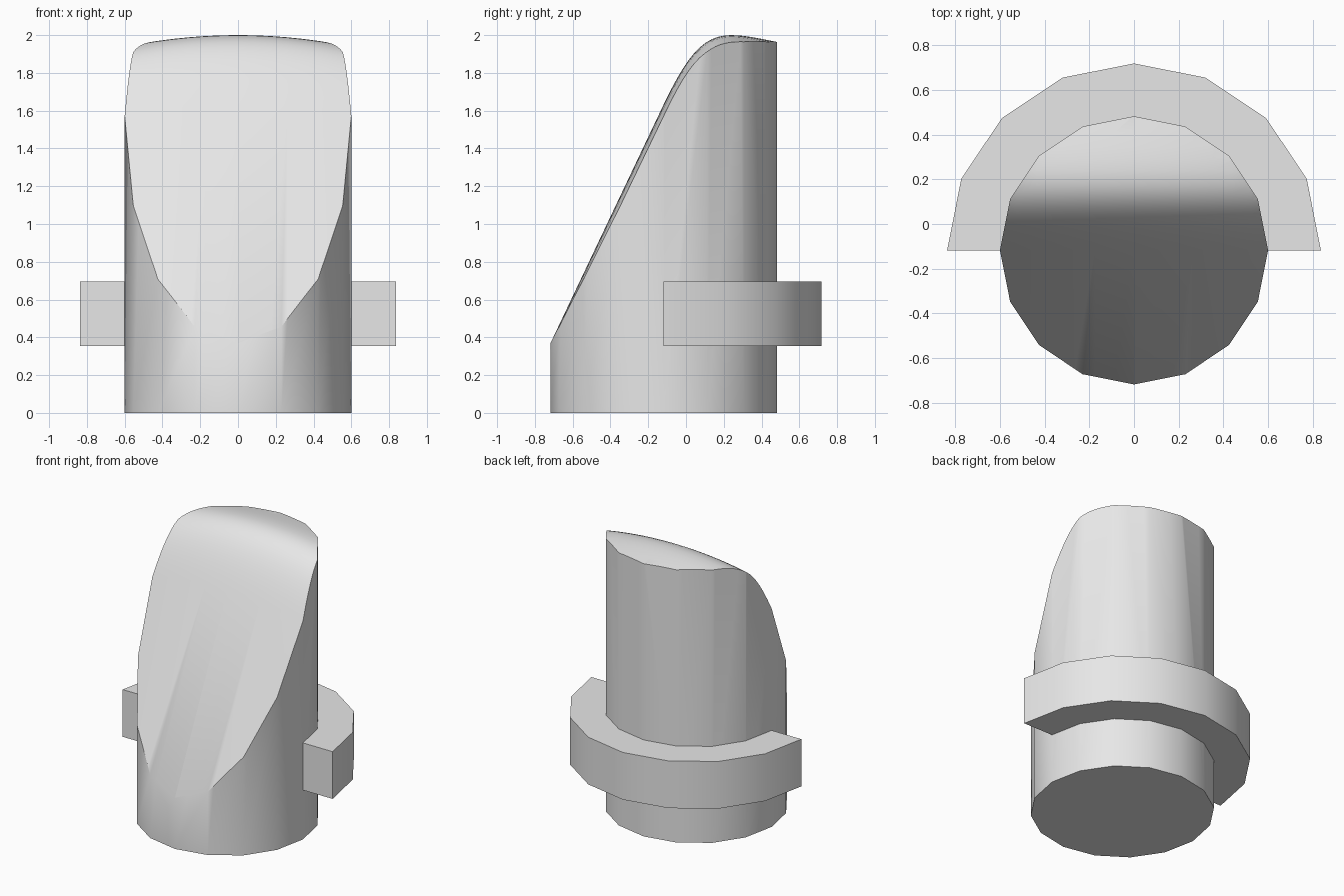
import bpy, bmesh, math
from mathutils import Vector
from mathutils.geometry import interpolate_bezier

if "Cube" in bpy.data.objects:
    bpy.data.objects.remove(bpy.data.objects["Cube"])

SIDES = 16
CENTRE_Y = -0.118
BODY_R, RING_R = 0.60, 0.8365

grey = bpy.data.materials.new("light_grey")
grey.use_nodes = True
colour = (0.8, 0.8, 0.8, 1)
grey.diffuse_color = colour
grey.node_tree.nodes["Principled BSDF"].inputs["Base Color"].default_value = colour


def make_object(name, bm):
    bmesh.ops.recalc_face_normals(bm, faces=bm.faces)
    mesh = bpy.data.meshes.new(name)
    bm.to_mesh(mesh)
    bm.free()
    mesh.materials.append(grey)
    obj = bpy.data.objects.new(name, mesh)
    bpy.context.collection.objects.link(obj)
    return obj


def arc(radius, z, count):
    """Corners of a sixteen-sided circle, starting on the +x side."""
    return [Vector((radius * math.cos(a), CENTRE_Y + radius * math.sin(a), z))
            for a in (math.tau * i / SIDES for i in range(count))]


def prism(name, outline, height):
    bm = bmesh.new()
    face = bm.faces.new([bm.verts.new(p) for p in outline])
    new = bmesh.ops.extrude_face_region(bm, geom=[face])["geom"]
    top = [v for v in new if isinstance(v, bmesh.types.BMVert)]
    bmesh.ops.translate(bm, verts=top, vec=(0, 0, height))
    return make_object(name, bm)


def smooth(obj):
    bpy.ops.object.select_all(action='DESELECT')
    obj.select_set(True)
    bpy.context.view_layer.objects.active = obj
    bpy.ops.object.shade_smooth_by_angle(angle=math.radians(30))


# Slanted, rounded spine of the cut surface, as (y, z)
def bezier(points, steps):
    return interpolate_bezier(*[Vector((0, y, z)) for y, z in points], steps)


slope = [Vector((0, -0.85, 0.09))]
bend = bezier([(-0.115, 1.64), (0.015, 1.91), (0.10, 2.0), (0.24, 2.0)], 12)
crest = bezier([(0.24, 2.0), (0.32, 2.0), (0.40, 1.98), (0.60, 1.94)], 6)
spine = slope + bend + crest[1:]

# Block under the cut surface, gently crowned from side to side
bm = bmesh.new()
xs = [0.7 * i / 8 for i in range(-8, 9)]
rows = [[bm.verts.new((x, p.y, p.z - 0.17 * x * x)) for x in xs] for p in spine]
for r0, r1 in zip(rows, rows[1:]):
    for i in range(len(xs) - 1):
        bm.faces.new((r0[i], r0[i + 1], r1[i + 1], r1[i]))
new = bmesh.ops.extrude_face_region(bm, geom=bm.faces[:])["geom"]
for v in new:
    if isinstance(v, bmesh.types.BMVert):
        v.co.z -= 3
cutter = make_object("slant_cutter", bm)
cutter.hide_render = True

# Body: a faceted column trimmed by the slanted surface
body = prism("slanted_column", arc(BODY_R, 0, SIDES), 2.2)
cut = body.modifiers.new("slant", 'BOOLEAN')
cut.operation = 'INTERSECT'
cut.solver = 'EXACT'
cut.object = cutter
bpy.ops.object.select_all(action='DESELECT')
body.select_set(True)
bpy.context.view_layer.objects.active = body
bpy.ops.object.modifier_apply(modifier=cut.name)
bpy.data.objects.remove(cutter)
smooth(body)

# Half collar around the back of the column
half = SIDES // 2 + 1
outline = arc(RING_R, 0.355, half) + arc(BODY_R, 0.355, half)[::-1]
smooth(prism("half_collar", outline, 0.34))
